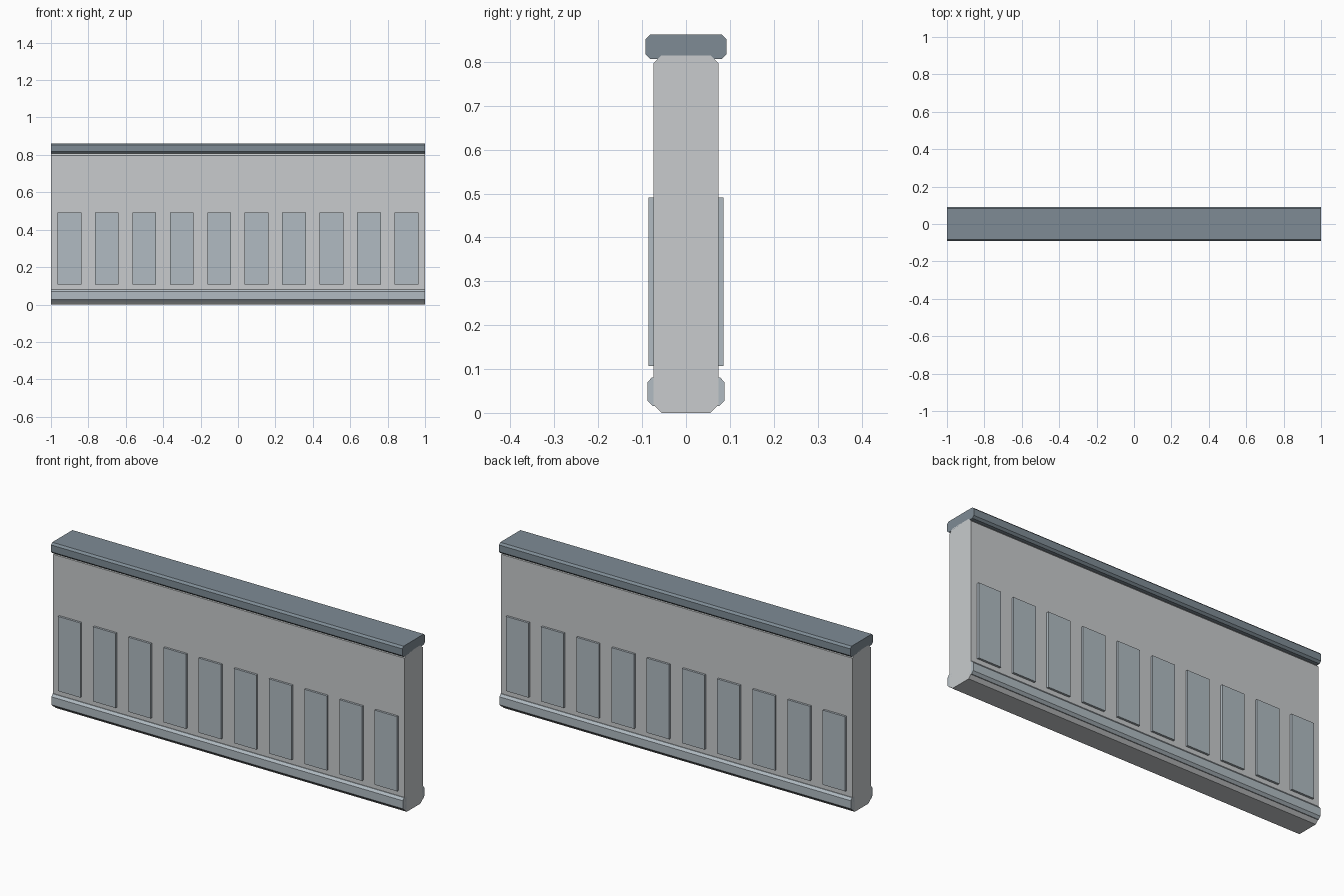
import bpy, bmesh

if "Cube" in bpy.data.objects:
    bpy.data.objects.remove(bpy.data.objects["Cube"])

HALF = 1.0  # half length of the barrier


def material(name, rgb):
    m = bpy.data.materials.new(name)
    m.diffuse_color = (*rgb, 1)
    m.use_nodes = True
    m.node_tree.nodes["Principled BSDF"].inputs["Base Color"].default_value = m.diffuse_color
    return m


wall_mat = material("pale_stone", (0.58, 0.60, 0.61))
trim_mat = material("blue_grey_stone", (0.44, 0.50, 0.54))
cap_mat = material("slate", (0.21, 0.26, 0.30))


def extrude_profile(name, profile, x0, x1, mat):
    """Extrude a closed (y, z) outline along x, capped at both ends."""
    bm = bmesh.new()
    a = [bm.verts.new((x0, y, z)) for y, z in profile]
    b = [bm.verts.new((x1, y, z)) for y, z in profile]
    bm.faces.new(a)
    bm.faces.new(b[::-1])
    for i in range(len(a)):
        bm.faces.new((a[i], b[i], b[i - 1], a[i - 1]))
    bmesh.ops.recalc_face_normals(bm, faces=bm.faces)
    mesh = bpy.data.meshes.new(name)
    bm.to_mesh(mesh)
    bm.free()
    mesh.materials.append(mat)
    ob = bpy.data.objects.new(name, mesh)
    bpy.context.collection.objects.link(ob)
    return ob


def chamfered(w, z0, z1, c):
    """Octagonal outline: half width w, chamfer c on all corners."""
    return [(-w + c, z0), (w - c, z0), (w, z0 + c), (w, z1 - c),
            (w - c, z1), (-w + c, z1), (-w, z1 - c), (-w, z0 + c)]


# Main wall and coping
extrude_profile("wall", chamfered(0.074, 0.0, 0.815, 0.018), -HALF, HALF, wall_mat)
extrude_profile("coping", chamfered(0.092, 0.807, 0.862, 0.01), -HALF, HALF, cap_mat)

# Skirting strips and raised panels on both faces
for side, s in (("front", -1), ("back", 1)):
    strip = [(0.06, 0.016), (0.076, 0.016), (0.088, 0.028),
             (0.088, 0.069), (0.078, 0.081), (0.06, 0.081)]
    extrude_profile(f"skirting_{side}", [(s * y, z) for y, z in strip],
                    -HALF, HALF, trim_mat)
    panel = [(0.07, 0.107), (0.085, 0.107), (0.085, 0.491), (0.07, 0.491)]
    for i in range(10):
        x = -0.902 + 0.2004 * i
        extrude_profile(f"panel_{side}_{i + 1}", [(s * y, z) for y, z in panel],
                        x - 0.064, x + 0.064, trim_mat)
